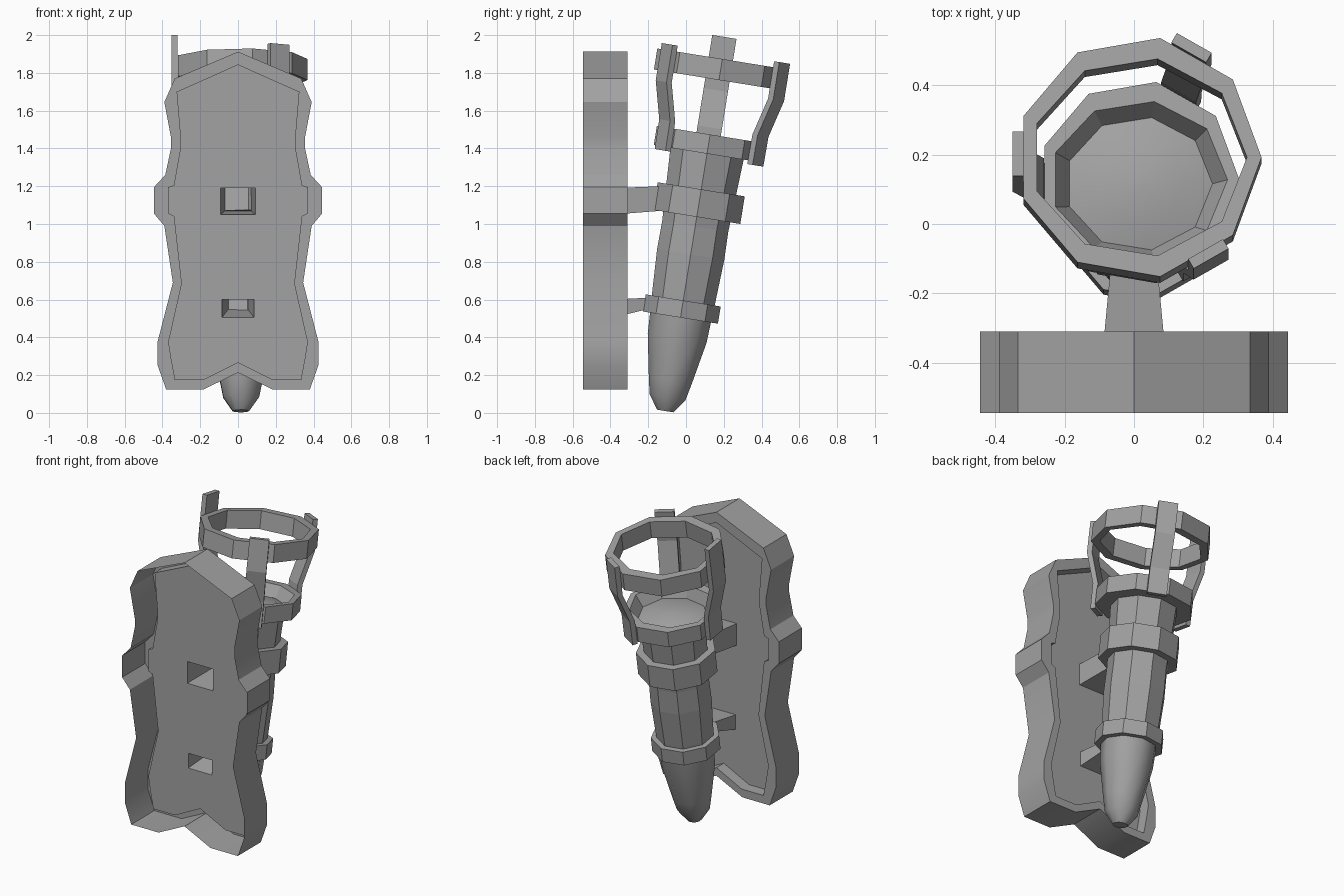
import bpy
import bmesh
import math
from mathutils import Matrix, Vector

default_cube = bpy.data.objects.get("Cube")
if default_cube:
    bpy.data.objects.remove(default_cube, do_unlink=True)

# One plain grey for the whole fixture
GREY = (0.36, 0.36, 0.36, 1.0)
grey = bpy.data.materials.new("plain_grey")
grey.use_nodes = True
grey.diffuse_color = GREY
grey.node_tree.nodes["Principled BSDF"].inputs["Base Color"].default_value = GREY

SIDES = 9
# Frame of the leaning torch: local z runs up its axis
LEAN = Matrix.Translation((0.014, -0.111, 0)) @ Matrix.Rotation(math.radians(-9.2), 4, 'X')


def finish(name, bm, matrix=None):
    """Turn a bmesh into a named grey object."""
    bmesh.ops.recalc_face_normals(bm, faces=bm.faces)
    mesh = bpy.data.meshes.new(name)
    bm.to_mesh(mesh)
    bm.free()
    mesh.materials.append(grey)
    obj = bpy.data.objects.new(name, mesh)
    bpy.context.collection.objects.link(obj)
    if matrix:
        obj.matrix_world = matrix
    return obj


def smooth(obj, degrees):
    bpy.ops.object.select_all(action='DESELECT')
    obj.select_set(True)
    bpy.context.view_layer.objects.active = obj
    bpy.ops.object.shade_smooth_by_angle(angle=math.radians(degrees))


def add_loft(bm, loops, cap_first=False, cap_last=False, closed=False):
    """Bridge matching loops of points with quads; return the vertex loops."""
    rows = [[bm.verts.new(p) for p in loop] for loop in loops]
    pairs = list(zip(rows, rows[1:]))
    if closed:
        pairs.append((rows[-1], rows[0]))
    for low, high in pairs:
        for i in range(len(low)):
            j = (i + 1) % len(low)
            bm.faces.new((low[i], low[j], high[j], high[i]))
    if cap_first:
        bm.faces.new(rows[0])
    if cap_last:
        bm.faces.new(rows[-1])
    return rows


def polygon(radius, height, depth_radius=None):
    """Nine-sided loop, optionally squeezed front to back."""
    step = math.tau / SIDES
    depth = depth_radius or radius
    return [Vector((radius * math.cos(i * step), depth * math.sin(i * step), height))
            for i in range(SIDES)]


def turned(name, profile, closed=False, capped=True):
    """Nine-sided part on the torch axis from (radius, height) points."""
    bm = bmesh.new()
    caps = capped and not closed
    add_loft(bm, [polygon(*point) for point in profile], caps, caps, closed)
    return finish(name, bm, LEAN)


def rectangle(half_width, low, high, y):
    return [Vector((x, y, z)) for x, z in ((-half_width, low), (half_width, low),
                                           (half_width, high), (-half_width, high))]


def mirrored(half, y):
    """Full outline from its +x half, which starts and ends on the centre line."""
    left = [(-x, z) for x, z in half[-2:0:-1]]
    return [Vector((x, y, z)) for x, z in half + left]


# Hollow brackets: wide end on the wall plate, narrow end on the torch
FRONT, BACK, PANEL = -0.545, -0.31, -0.385
brackets = {
    "upper_bracket": (rectangle(0.092, 1.05, 1.19, PANEL), rectangle(0.068, 1.07, 1.2, -0.13)),
    "lower_bracket": (rectangle(0.085, 0.505, 0.6, PANEL), rectangle(0.05, 0.55, 0.61, -0.2)),
}
for name, loops in brackets.items():
    bm = bmesh.new()
    add_loft(bm, loops, cap_last=True)
    finish(name, bm)

# Wall plate: open-fronted shell with a back lip and a sunken panel
rim = [(0, 1.912), (0.335, 1.77), (0.39, 1.645), (0.355, 1.46), (0.355, 1.4),
       (0.385, 1.26), (0.445, 1.195), (0.445, 1.055), (0.39, 0.99), (0.345, 0.69),
       (0.425, 0.38), (0.425, 0.25), (0.38, 0.123), (0.185, 0.123), (0, 0.213)]
lip = [(0, 1.845), (0.28, 1.72), (0.325, 1.7), (0.305, 1.46), (0.305, 1.4),
       (0.34, 1.205), (0.37, 1.195), (0.37, 1.055), (0.34, 1.04), (0.3, 0.685),
       (0.37, 0.375), (0.355, 0.28), (0.335, 0.175), (0.18, 0.175), (0, 0.265)]
bm = bmesh.new()
rows = add_loft(bm, [mirrored(rim, FRONT), mirrored(rim, BACK),
                     mirrored(lip, BACK), mirrored(lip, PANEL)])
borders = [rows[-1]] + [[bm.verts.new(p) for p in loops[0]] for loops in brackets.values()]
edges = []
for border in borders:
    for a, b in zip(border, border[1:] + border[:1]):
        edges.append(bm.edges.get((a, b)) or bm.edges.new((a, b)))
bmesh.ops.triangle_fill(bm, edges=edges, use_beauty=True, normal=(0, 1, 0))
smooth(finish("wall_plate", bm), 30)

# Faceted upper body and smooth, blunt lower tip
turned("torch_body", [(0.168, 0.557), (0.172, 0.62), (0.183, 0.85), (0.18, 1.0), (0.2, 1.4)])
tip = turned("torch_tip", [(0.045, 0.01), (0.098, 0.085), (0.118, 0.18), (0.16, 0.4),
                           (0.168, 0.557)])
smooth(tip, 42)

# Bands around the body
for name, radius, middle, half in (("lower_band", 0.204, 0.557, 0.046),
                                   ("middle_band", 0.237, 1.125, 0.074)):
    turned(name, [(radius, middle - half), (radius, middle + half)])

# Cup with its domed filling, and the open hoop above; both are thicker front and back
turned("cup", [(0.19, 1.39), (0.29, 1.39), (0.29, 1.493), (0.256, 1.493, 0.232),
               (0.212, 1.42, 0.196)], capped=False)
dome = turned("cup_filling", [(0.215, 1.42, 0.199), (0.13, 1.445, 0.12), (0.02, 1.455)])
smooth(dome, 42)
turned("hoop", [(0.354, 1.785), (0.354, 1.898), (0.312, 1.898, 0.292), (0.312, 1.785, 0.292)],
       closed=True)

# Three bent struts joining cup and hoop, each slid a little along the hoop
THICK = 0.032
for name, angle, top, half, slide in (("left_back_strut", 60, 1.93, 0.058, 0.026),
                                      ("right_strut", 180, 2.015, 0.065, 0.008),
                                      ("left_front_strut", 300, 1.93, 0.058, 0.03)):
    bends = [(0.272, 1.37), (0.274, 1.53), (0.333, 1.73), (0.333, top)]
    bm = bmesh.new()
    add_loft(bm, [[(r, slide - half, h), (r + THICK, slide - half, h),
                   (r + THICK, slide + half, h), (r, slide + half, h)]
                  for r, h in bends], True, True)
    finish(name, bm, LEAN @ Matrix.Rotation(math.radians(angle), 4, 'Z'))
